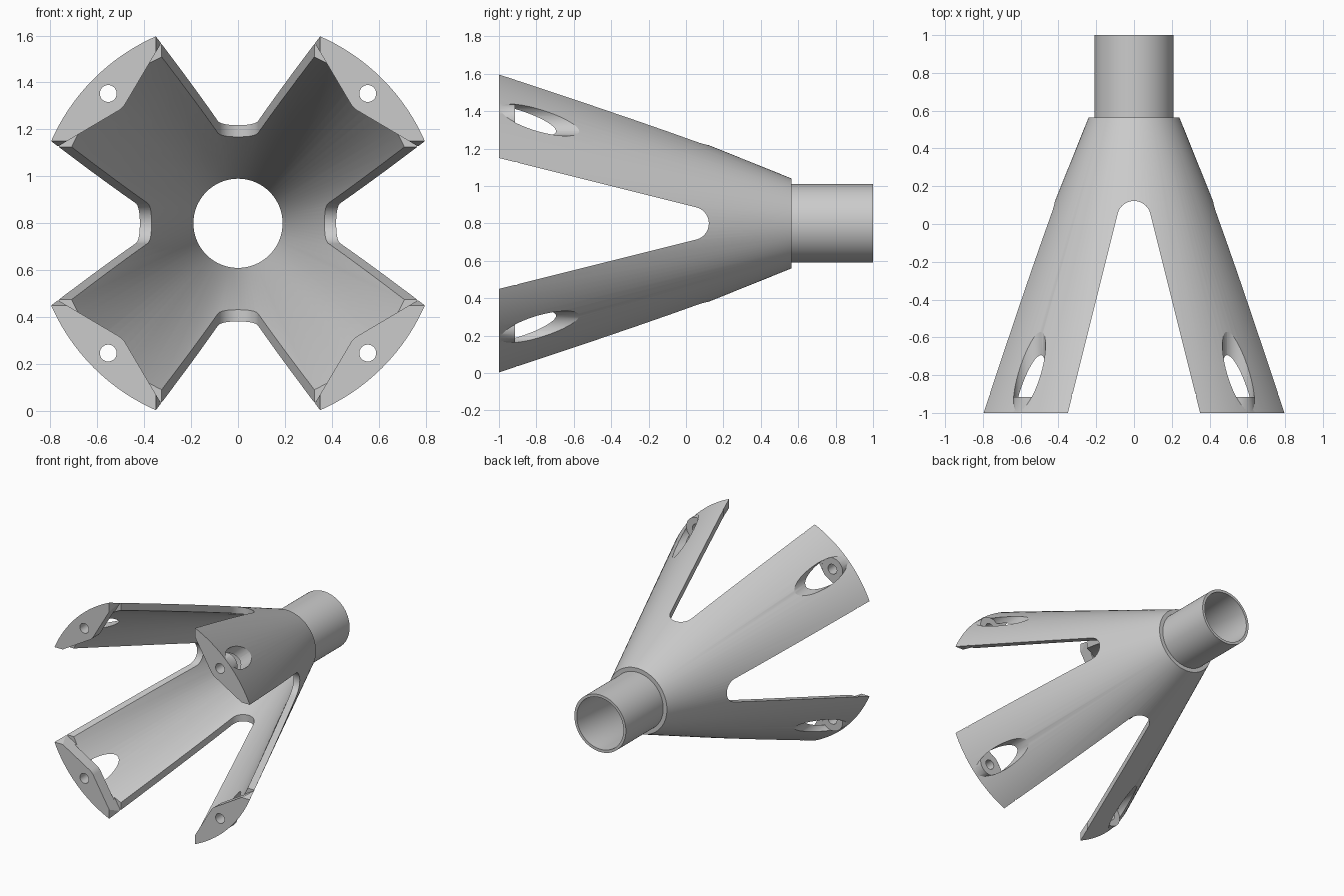
import bpy, bmesh, math

if "Cube" in bpy.data.objects:
    bpy.data.objects.remove(bpy.data.objects["Cube"])

CZ = 0.8          # height of the main axis, which runs along y
SEG = 128
HOLE = 0.553      # sideways and vertical offset of the screw holes


def finish(name, bm):
    bmesh.ops.recalc_face_normals(bm, faces=bm.faces)
    me = bpy.data.meshes.new(name)
    bm.to_mesh(me)
    bm.free()
    ob = bpy.data.objects.new(name, me)
    bpy.context.collection.objects.link(ob)
    return ob


def lathe(name, profile, seg=SEG, cx=0.0, cz=CZ):
    """Solid of revolution around a line parallel to y; profile = (y, radius)."""
    bm = bmesh.new()
    rings = []
    for y, r in profile:
        rings.append([bm.verts.new((cx + r * math.cos(2 * math.pi * i / seg), y,
                                    cz + r * math.sin(2 * math.pi * i / seg)))
                      for i in range(seg)])
    for a, b in zip(rings, rings[1:]):
        for i in range(seg):
            j = (i + 1) % seg
            bm.faces.new((a[i], a[j], b[j], b[i]))
    bm.faces.new(rings[0])
    bm.faces.new(rings[-1])
    return finish(name, bm)


def prism(name, pts, lo, hi, place):
    """Extrude a 2D outline between lo and hi; place maps (u, v, w) to xyz."""
    bm = bmesh.new()
    a = [bm.verts.new(place(u, v, lo)) for u, v in pts]
    b = [bm.verts.new(place(u, v, hi)) for u, v in pts]
    n = len(pts)
    for i in range(n):
        j = (i + 1) % n
        bm.faces.new((a[i], a[j], b[j], b[i]))
    bm.faces.new(a)
    bm.faces.new(b)
    return finish(name, bm)


def combine(target, other, operation='DIFFERENCE'):
    mod = target.modifiers.new("combine", 'BOOLEAN')
    mod.operation = operation
    mod.solver = 'EXACT'
    mod.object = other
    bpy.context.view_layer.update()
    bpy.context.view_layer.objects.active = target
    bpy.ops.object.modifier_apply(modifier=mod.name)
    bpy.data.objects.remove(other, do_unlink=True)


QUADS = [(sx, sz) for sx in (1, -1) for sz in (1, -1)]

# Outer cone with the round collar
body = lathe("four_legged_cone_socket",
             [(-1, 0.87), (0.565, 0.24), (0.565, 0.21), (1, 0.21)])

# Hollow inside: round bore and cone above the foot plates
combine(body, lathe("cone_cavity", [(-0.915, 0.786), (0.565, 0.19), (1.1, 0.19)]))

# Hollow between the foot plates: a star outline whose inner corners round the screws
star = []
for k in range(4):
    quarter = [(0.775, 0.323)]
    for i in range(7):
        t = math.radians(239 - 28 * i / 6)
        quarter.append((HOLE + 0.085 * math.cos(t), HOLE + 0.085 * math.sin(t)))
    quarter.append((0.323, 0.775))
    c, s = round(math.cos(k * math.pi / 2)), round(math.sin(k * math.pi / 2))
    quarter = sorted(quarter, key=lambda p: math.atan2(p[1], p[0]))
    star += [(c * u - s * v, s * u + c * v) for u, v in quarter]
combine(body, prism("foot_cavity", star, -1.1, -0.9, lambda u, v, w: (u, w, CZ + v)))

# Tapered slots with round ends that separate the legs
R, C, tilt = 0.089, 0.033, math.atan(0.25)
slot = [(0.40, -1.2)]
for i in range(25):
    t = tilt + (math.pi - 2 * tilt) * i / 24
    slot.append((R * math.cos(t), C + R * math.sin(t)))
slot.append((-0.40, -1.2))
combine(body, prism("slot_vertical", slot, -1.0, 1.0, lambda u, v, w: (u, v, CZ + w)))
combine(body, prism("slot_sideways", slot, -1.0, 1.0, lambda u, v, w: (w, v, CZ + u)))

# Access window, round boss and screw hole in each foot
for sx, sz in QUADS:
    x, z = sx * HOLE, CZ + sz * HOLE
    combine(body, lathe("access_window", [(-0.917, 0.085), (-0.4, 0.085)], 48, x, z))
    combine(body, lathe("boss", [(-0.998, 0.0845), (-0.915, 0.0845)], 48, x, z), 'UNION')
    combine(body, lathe("screw_hole", [(-1.1, 0.036), (-0.8, 0.036)], 32, x, z))

# Single grey finish
mat = bpy.data.materials.new("plain_grey")
mat.diffuse_color = (0.6, 0.6, 0.6, 1)
mat.use_nodes = True
mat.node_tree.nodes["Principled BSDF"].inputs["Base Color"].default_value = mat.diffuse_color
body.data.materials.clear()
body.data.materials.append(mat)

bpy.ops.object.select_all(action='DESELECT')
body.select_set(True)
bpy.context.view_layer.objects.active = body
bpy.ops.object.shade_smooth_by_angle(angle=math.radians(25))
